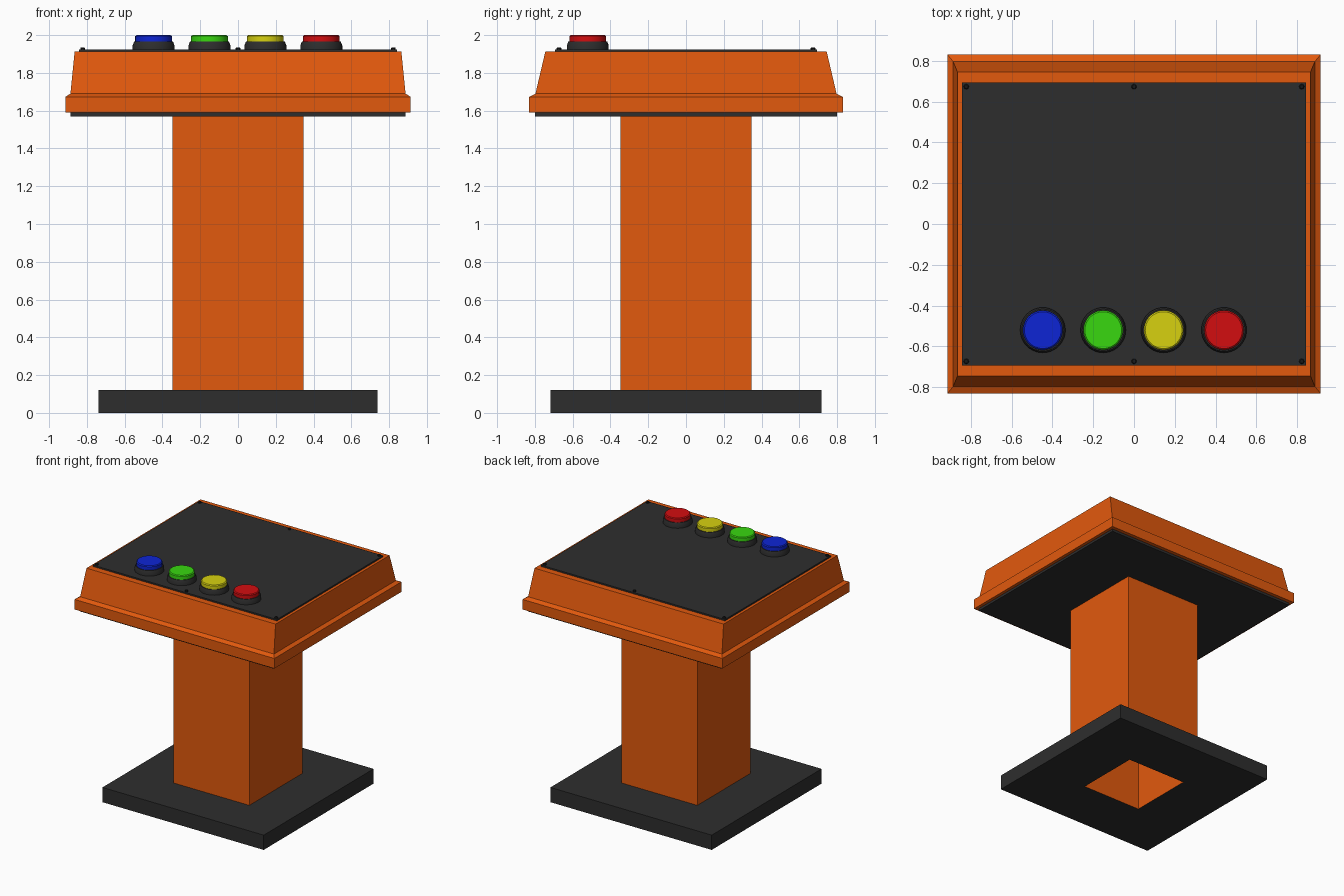
import bpy, bmesh, math

if "Cube" in bpy.data.objects:
    bpy.data.objects.remove(bpy.data.objects["Cube"])


def material(name, rgb):
    m = bpy.data.materials.new(name)
    m.diffuse_color = (*rgb, 1)
    m.use_nodes = True
    m.node_tree.nodes["Principled BSDF"].inputs["Base Color"].default_value = m.diffuse_color
    return m


ORANGE = material("orange", (0.76, 0.1, 0.004))
DARK = material("charcoal", (0.027, 0.027, 0.027))
BLACK = material("screw black", (0.01, 0.01, 0.01))
BLUE = material("blue", (0.004, 0.018, 0.66))
GREEN = material("green", (0.04, 0.68, 0.005))
YELLOW = material("yellow", (0.68, 0.64, 0.005))
RED = material("red", (0.65, 0.004, 0.005))


def loft(name, loops, mats, closed=False, smooth=False):
    """Join a stack of equal-length point loops; cap the ends, or close it into a tube."""
    bm = bmesh.new()
    rings = [[bm.verts.new(p) for p in loop] for loop in loops]
    n = len(rings[0])
    pairs = list(zip(rings, rings[1:]))
    if closed:
        pairs.append((rings[-1], rings[0]))
    else:
        bm.faces.new(rings[0])
        bm.faces.new(rings[-1])
    for a, b in pairs:
        for i in range(n):
            j = (i + 1) % n
            bm.faces.new((a[i], a[j], b[j], b[i]))
    bmesh.ops.recalc_face_normals(bm, faces=bm.faces)
    me = bpy.data.meshes.new(name)
    bm.to_mesh(me)
    bm.free()
    for m in mats:
        me.materials.append(m)
    ob = bpy.data.objects.new(name, me)
    bpy.context.collection.objects.link(ob)
    if smooth:
        bpy.ops.object.select_all(action='DESELECT')
        ob.select_set(True)
        bpy.context.view_layer.objects.active = ob
        bpy.ops.object.shade_smooth_by_angle(angle=math.radians(30))
    return ob


def rect(hx, hy, z):
    return [(-hx, -hy, z), (hx, -hy, z), (hx, hy, z), (-hx, hy, z)]


def circle(x, y, r, z, n):
    return [(x + r * math.cos(2 * math.pi * i / n),
             y + r * math.sin(2 * math.pi * i / n), z) for i in range(n)]


def lathe(name, x, y, profile, mat, n=40):
    return loft(name, [circle(x, y, r, z, n) for r, z in profile], [mat], smooth=True)


# Floor plate with a square opening for the column
P, H = 0.347, 0.27
loft("floor_plate", [rect(0.738, 0.718, 0), rect(0.738, 0.718, 0.122),
                     rect(P, P, 0.122), rect(P, P, 0)], [DARK], closed=True)

# Hollow column, its bottom edge dark like the floor plate
column = loft("column", [rect(P, P, 0), rect(P, P, 1.572),
                         rect(H, H, 1.572), rect(H, H, 0)], [ORANGE, DARK], closed=True)
for f in column.data.polygons:
    f.material_index = 1 if f.normal.z < -0.9 else 0

# Console housing and the plate under it
loft("console_housing", [rect(0.914, 0.83, 1.59), rect(0.914, 0.83, 1.673),
                         rect(0.887, 0.797, 1.69), rect(0.865, 0.745, 1.912)], [ORANGE])
loft("under_plate", [rect(0.888, 0.8, 1.57), rect(0.888, 0.8, 1.592)], [DARK])

# Control panel and its screws
loft("control_panel", [rect(0.842, 0.693, 1.908), rect(0.842, 0.693, 1.924)], [DARK])
for x in (-0.822, 0, 0.822):
    for y in (-0.673, 0.673):
        lathe("panel_screw", x, y, [(0.013, 1.92), (0.013, 1.93), (0.009, 1.935)], BLACK, 12)

# Push buttons: dark collar and coloured cap
for x, mat in zip((-0.447, -0.151, 0.145, 0.441), (BLUE, GREEN, YELLOW, RED)):
    lathe("button_collar", x, -0.52,
          [(0.111, 1.92), (0.111, 1.945), (0.103, 1.966), (0.09, 1.966)], DARK)
    lathe(mat.name + "_button", x, -0.52,
          [(0.097, 1.96), (0.097, 1.994), (0.09, 2.0)], mat)
